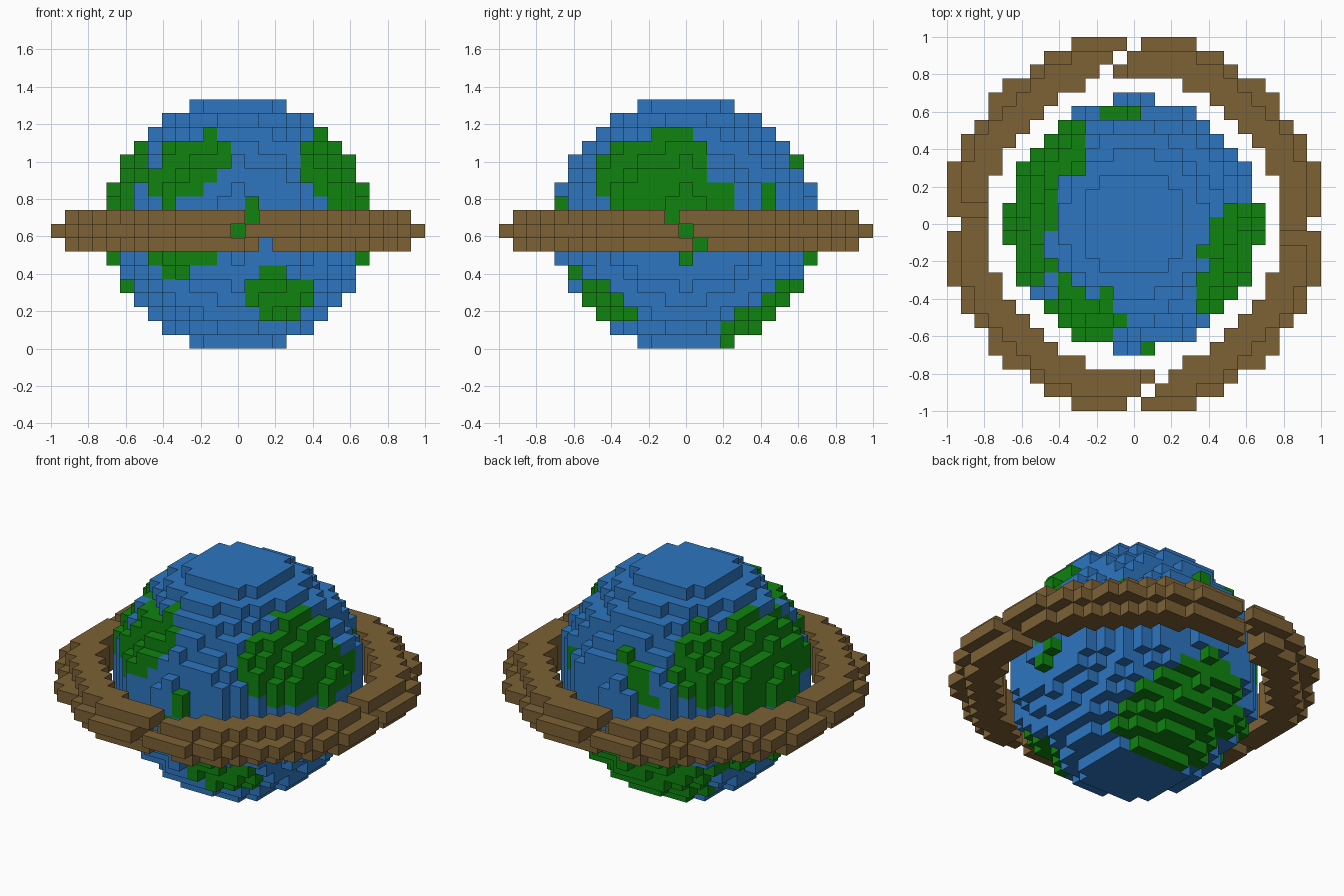
import bpy, bmesh
from mathutils import Vector

if "Cube" in bpy.data.objects:
    bpy.data.objects.remove(bpy.data.objects["Cube"], do_unlink=True)

CELL = 2 / 27  # edge of one block


def material(name, rgb):
    m = bpy.data.materials.new(name)
    m.use_nodes = True
    m.diffuse_color = (*rgb, 1)
    m.node_tree.nodes["Principled BSDF"].inputs["Base Color"].default_value = (*rgb, 1)
    return m


ocean = material("ocean blue", (0.026, 0.18, 0.53))
land = material("land green", (0.005, 0.225, 0.005))
rock = material("rock brown", (0.205, 0.12, 0.036))


def build_blocks(name, cells, mats):
    """Block model from {(i, j, k): material index}, outer faces only."""
    bm = bmesh.new()
    for cell, mat in cells.items():
        centre = Vector((cell[0], cell[1], cell[2] + 0.5))
        for axis in range(3):
            for sign in (-1, 1):
                n = [0, 0, 0]
                n[axis] = sign
                if tuple(c + d for c, d in zip(cell, n)) in cells:
                    continue
                normal = Vector(n)
                u = Vector([float(a == (axis + 1) % 3) for a in range(3)])
                v = normal.cross(u)
                corners = [(1, 1), (-1, 1), (-1, -1), (1, -1)]
                verts = [bm.verts.new((centre + (normal + u * a + v * b) / 2) * CELL)
                         for a, b in corners]
                bm.faces.new(verts).material_index = mat
    bmesh.ops.remove_doubles(bm, verts=bm.verts, dist=CELL * 0.01)
    mesh = bpy.data.meshes.new(name)
    bm.to_mesh(mesh)
    bm.free()
    for m in mats:
        mesh.materials.append(m)
    obj = bpy.data.objects.new(name, mesh)
    bpy.context.collection.objects.link(obj)
    return obj


# Land: layer -> (low, high) span across each side of the planet
FRONT_WEST = {15: (-2, -2), 14: (-5, -1), 13: (-5, -1), 12: (-7, -2), 11: (-6, -3),
              10: (-5, -5), 6: (-6, -2), 5: (-5, -4)}
FRONT_EAST = {10: (1, 1), 9: (1, 1), 8: (0, 0), 5: (2, 3), 4: (1, 5), 3: (1, 5), 2: (2, 4)}
EAST = {15: (-2, 0), 14: (-6, 1), 13: (-6, 1), 12: (-6, 1), 11: (-6, 3), 10: (-5, 3),
        9: (-1, -1), 8: (0, 0), 7: (1, 1), 6: (0, 0)}
EAST_ISLE = {11: (6, 6), 10: (6, 6)}
WEST = {15: (0, 5), 14: (-3, 7), 13: (-4, 7), 12: (-4, 7), 11: (-4, 7), 10: (-4, 6),
        9: (-2, 4), 6: (-1, 3), 5: (-2, 4), 4: (-1, 5)}
BACK = {13: (0, 0), 12: (-2, -1), 11: (-2, -1), 10: (-3, -2), 6: (-2, 0), 5: (-5, 2),
        4: (-6, 3), 3: (-6, 4), 2: (-6, 4), 1: (-5, 4), 0: (-2, 2)}
BACK_EDGE = {0: 3, 1: 3, 2: 4, 3: 5, 4: 6, 5: 7, 6: 8}


def inside(table, k, t):
    return k in table and table[k][0] <= t <= table[k][1]


def is_land(i, j, k):
    if j <= -4 and (inside(FRONT_WEST, k, i) or inside(FRONT_EAST, k, i)):
        return True
    if i >= 5 and (inside(EAST, k, j) or inside(EAST_ISLE, k, j)):
        return True
    west_edge = -4 if j >= 4 else -6
    if i <= west_edge and inside(WEST, k, j):
        return True
    return j >= BACK_EDGE.get(k, 6) and inside(BACK, k, i)


# Planet: stacked discs, squared radius from the middle layers outwards
RADII = [84, 84, 81, 73, 64, 52, 40, 26, 13]
planet = {}
for k in range(18):
    r2 = RADII[k - 9 if k >= 9 else 8 - k]
    for i in range(-9, 10):
        for j in range(-9, 10):
            if i * i + j * j <= r2:
                planet[(i, j, k)] = int(is_land(i, j, k))
build_blocks("planet", planet, [ocean, land])


# Ring: three layers, the middle one wider, with four narrow stepped breaks
def is_break(i, j, k):
    if abs(j) > abs(i):
        s = 1 if j < 0 else -1
        a, b = i * s, abs(j)
        return a == {8: 0, 9: 1, 7: 2}[k] or (a, b) in ((1, 12), (2, 11))
    s = 1 if i > 0 else -1
    return j * s == {8: 0, 9: -1, 7: 1}[k]


ring = {}
for k in (7, 8, 9):
    for i in range(-13, 14):
        for j in range(-13, 14):
            d = i * i + j * j
            tip = max(abs(i), abs(j)) == 13 and min(abs(i), abs(j)) <= 4
            outer = (d <= 181 or tip) if k == 8 else d <= 160
            if d >= 112 and outer and not is_break(i, j, k):
                ring[(i, j, k)] = 0
build_blocks("ring", ring, [rock])
